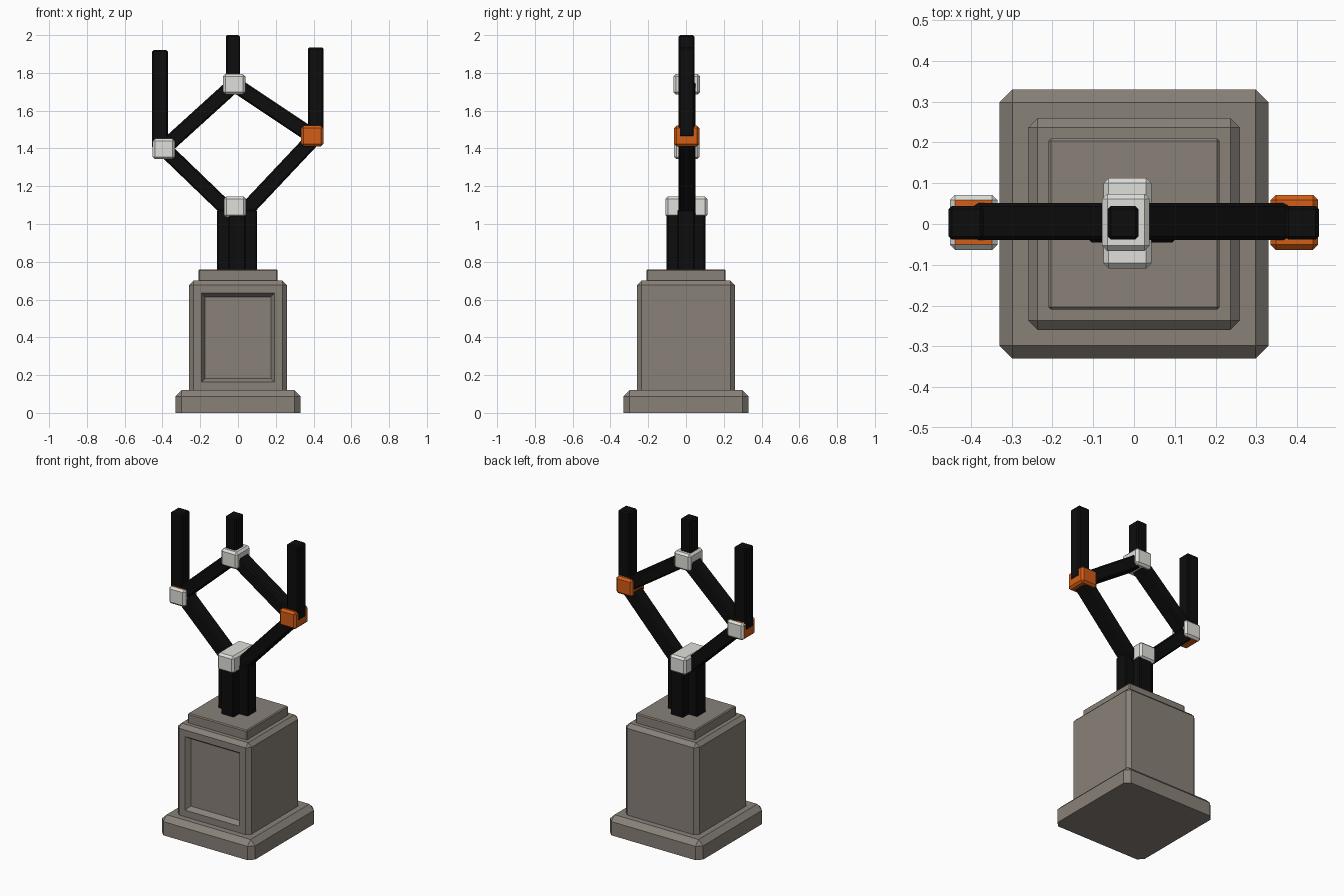
import bpy, bmesh, math
from mathutils import Matrix, Vector

old = bpy.data.objects.get("Cube")
if old:
    bpy.data.objects.remove(old, do_unlink=True)


def material(name, rgb):
    m = bpy.data.materials.new(name)
    m.use_nodes = True
    col = (*rgb, 1)
    m.diffuse_color = col
    node = next(n for n in m.node_tree.nodes if n.type == 'BSDF_PRINCIPLED')
    node.inputs["Base Color"].default_value = col
    node.inputs["Roughness"].default_value = 0.7
    return m


stone = material("warm grey stone", (0.25, 0.22, 0.19))
black = material("black metal", (0.004, 0.004, 0.004))
white = material("off white", (0.74, 0.74, 0.71))
orange = material("orange", (0.65, 0.11, 0.008))


def box(name, center, size, mat, bevel, flat_bottom=False, edit=None, spin=0):
    """Chamfered box; spin turns it about the y axis."""
    bm = bmesh.new()
    bmesh.ops.create_cube(bm, size=1, matrix=Matrix.Diagonal((*size, 1)))
    edges = [e for e in bm.edges
             if not (flat_bottom and all(v.co.z < 0 for v in e.verts))]
    bmesh.ops.bevel(bm, geom=edges, offset=bevel, segments=1, affect='EDGES')
    bm.normal_update()
    if edit:
        edit(bm)
    me = bpy.data.meshes.new(name)
    bm.to_mesh(me)
    bm.free()
    me.materials.append(mat)
    ob = bpy.data.objects.new(name, me)
    ob.location = center
    ob.rotation_euler = (0, spin, 0)
    bpy.context.collection.objects.link(ob)
    return ob


def front_panel(bm):
    """Sunken panel with a sloped frame on the front face."""
    face = max((f for f in bm.faces if f.normal.y < -0.99),
               key=lambda f: f.calc_area())
    bmesh.ops.inset_region(bm, faces=[face], thickness=0.06)
    bmesh.ops.inset_region(bm, faces=[face], thickness=0.028, depth=-0.03)


# Pedestal
box("pedestal_foot", (0, 0, 0.06), (0.66, 0.66, 0.12), stone, 0.032, True)
box("pedestal_body", (0, 0, 0.41), (0.52, 0.52, 0.58), stone, 0.024, True, front_panel)
box("pedestal_cap", (0, 0, 0.73), (0.42, 0.42, 0.06), stone, 0.006, True)

# Cross-shaped post
box("post_across", (-0.005, 0, 0.91), (0.21, 0.09, 0.33), black, 0.006)
box("post_deep", (-0.005, 0, 0.91), (0.09, 0.205, 0.33), black, 0.006)

# Four bars of the open diamond
left, right, top = Vector((-0.393, 0, 1.40)), Vector((0.393, 0, 1.465)), Vector((-0.018, 0, 1.74))


def bar(name, a, b):
    d = b - a
    mid = (a + b) / 2
    mid.y = 0.006
    box(name, mid, (0.08, 0.09, d.length), black, 0.008, spin=math.atan2(d.x, d.z))


bar("lower_bar_right", Vector((-0.04, 0, 1.06)), left)
bar("lower_bar_left", Vector((0.03, 0, 1.06)), right - Vector((0, 0, 0.02)))
bar("upper_bar_right", left, top)
bar("upper_bar_left", right, top)

# Upright prongs
for name, x, w, z0, z1 in (("prong_right", -0.412, 0.085, 1.40, 1.92),
                           ("prong_left", 0.412, 0.083, 1.46, 1.935),
                           ("prong_middle", -0.027, 0.075, 1.74, 2.0)):
    box(name, (x, 0.003, (z0 + z1) / 2), (w, 0.083, z1 - z0), black, 0.008)

# Joint blocks
box("joint_bottom", (-0.016, 0.002, 1.09), (0.118, 0.222, 0.11), white, 0.013)
box("joint_top", (-0.02, 0.004, 1.74), (0.117, 0.14, 0.11), white, 0.013)
box("joint_left", (0.393, 0.004, 1.466), (0.117, 0.135, 0.11), orange, 0.013)
joint = box("joint_right", (-0.393, 0.004, 1.398), (0.117, 0.135, 0.11), white, 0.013)

# Orange top, underside and outer face on the right joint
joint.data.materials.append(orange)
for p in joint.data.polygons:
    if abs(p.normal.z) > 0.9 or p.normal.x < -0.9:
        p.material_index = 1
